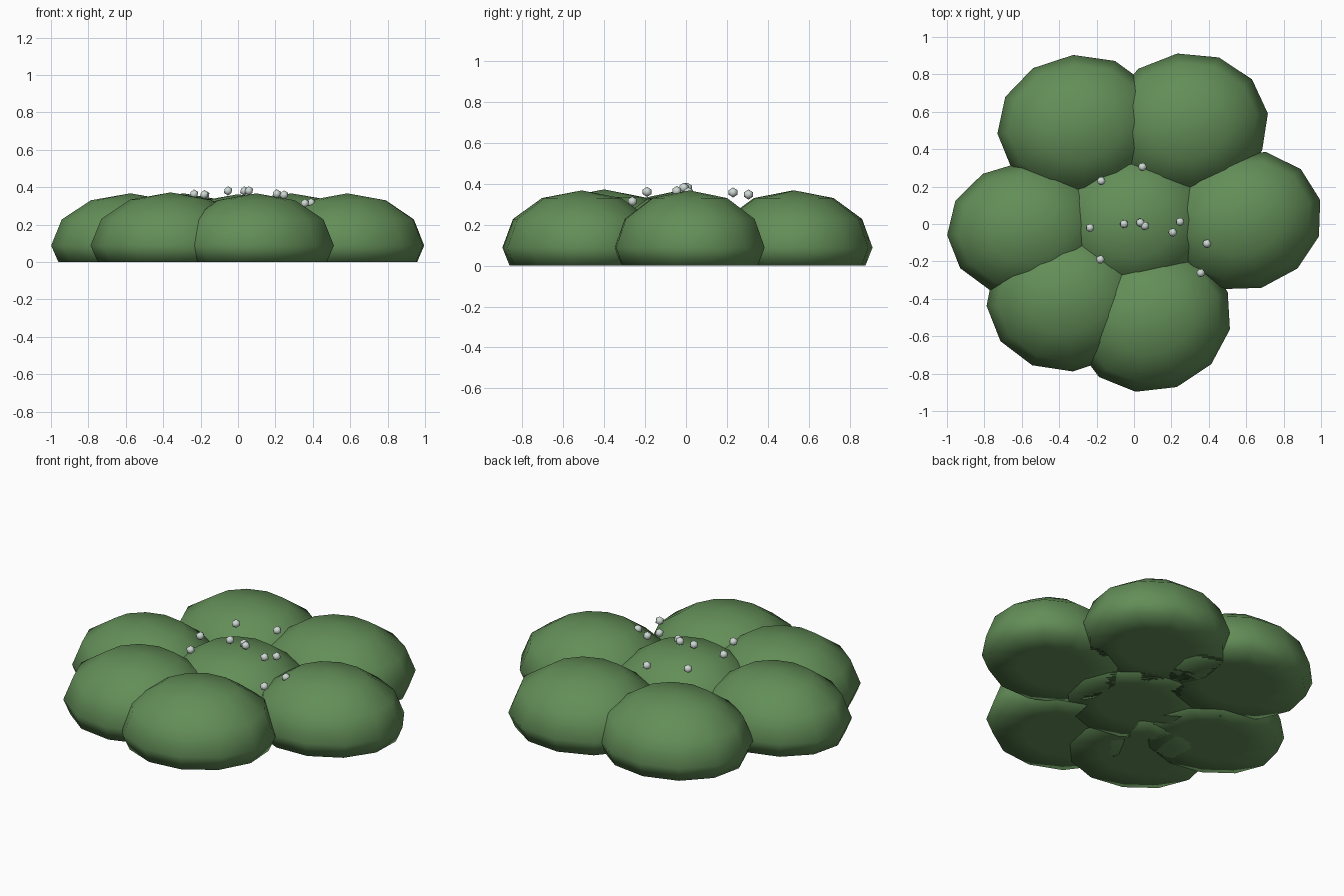
import bpy, math
from mathutils import Matrix, Vector

if "Cube" in bpy.data.objects:
    bpy.data.objects.remove(bpy.data.objects["Cube"])


def material(name, rgb):
    m = bpy.data.materials.new(name)
    m.diffuse_color = (*rgb, 1)
    m.use_nodes = True
    m.node_tree.nodes["Principled BSDF"].inputs["Base Color"].default_value = m.diffuse_color
    return m


leaf_green = material("leaf green", (0.125, 0.27, 0.097))
pale_grey = material("pale grey", (0.62, 0.70, 0.66))

WIDEST = 0.088  # height of the widest ring of each mound


def mound(name, x, y, rx, ry, turn, top=0.367):
    """Flattened low-poly dome with a level underside."""
    bpy.ops.mesh.primitive_uv_sphere_add(segments=12, ring_count=6, radius=1)
    ob = bpy.context.object
    ob.name = ob.data.name = name
    spin = Matrix.Rotation(math.radians(turn), 4, 'Z')
    for v in ob.data.vertices:
        p = v.co.copy()
        if p.z < -0.01:
            # tuck the lower rings onto the ground
            grow = 1.05 if p.z > -0.6 else 1.0
            p.x, p.y = p.x * grow, p.y * grow
        q = spin @ Vector((p.x * rx, p.y * ry, 0))
        v.co = (q.x, q.y, max(0.0, WIDEST + p.z * (top - WIDEST)))
    ob.location = (x, y, 0)
    ob.data.materials.append(leaf_green)
    bpy.ops.object.shade_smooth()


# Clump of leafy mounds: one in the middle, six around it
mound("middle_mound", 0.0, 0.0, 0.42, 0.38, 5, 0.362)
mound("right_mound", 0.585, 0.018, 0.425, 0.372, 15)
mound("back_right_mound", 0.285, 0.53, 0.435, 0.385, 8)
mound("back_left_mound", -0.292, 0.522, 0.44, 0.383, 5)
mound("left_mound", -0.575, -0.03, 0.425, 0.362, 4)
mound("front_left_mound", -0.36, -0.40, 0.43, 0.39, 5, 0.372)
mound("front_mound", 0.097, -0.51, 0.43, 0.385, 20)

# Small pale buds scattered over the top
buds = [(0.045, 0.305, 0.347), (-0.175, 0.23, 0.357), (-0.235, -0.02, 0.363),
        (-0.053, 0.0, 0.38), (0.034, 0.007, 0.38), (0.058, -0.01, 0.38),
        (0.207, -0.045, 0.364), (0.246, 0.012, 0.358), (0.39, -0.105, 0.316),
        (-0.18, -0.19, 0.36), (0.357, -0.262, 0.313)]
for i, place in enumerate(buds):
    bpy.ops.mesh.primitive_ico_sphere_add(subdivisions=1, radius=0.025, location=place)
    ob = bpy.context.object
    ob.name = f"bud_{i + 1}"
    ob.data.materials.append(pale_grey)
    bpy.ops.object.shade_smooth()
